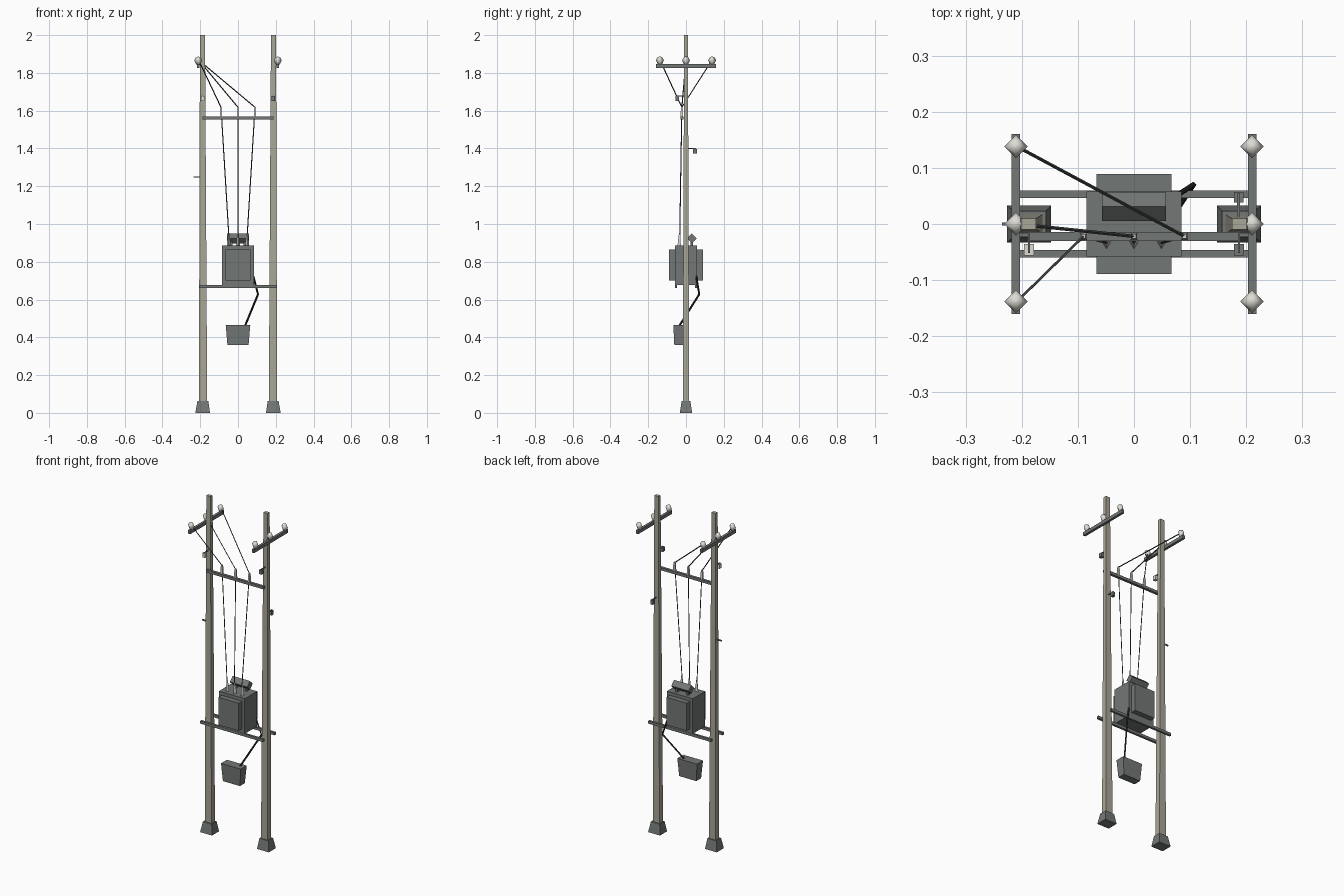
import bpy, bmesh, math
from mathutils import Vector

if "Cube" in bpy.data.objects:
    bpy.data.objects.remove(bpy.data.objects["Cube"])


def mat(name, rgb):
    m = bpy.data.materials.new(name)
    m.diffuse_color = (*rgb, 1)
    m.use_nodes = True
    m.node_tree.nodes["Principled BSDF"].inputs["Base Color"].default_value = m.diffuse_color
    return m


WOOD = mat("weathered_pole", (0.40, 0.385, 0.31))
METAL = mat("grey_metal", (0.17, 0.185, 0.18))
CERAMIC = mat("pale_ceramic", (0.72, 0.71, 0.66))
BLACK = mat("black_cable", (0.02, 0.02, 0.02))
WIRE = mat("dark_wire", (0.07, 0.075, 0.073))


def finish(bm, name, material, smooth=False):
    bmesh.ops.recalc_face_normals(bm, faces=bm.faces)
    me = bpy.data.meshes.new(name)
    bm.to_mesh(me)
    bm.free()
    me.materials.append(material)
    for p in me.polygons:
        p.use_smooth = smooth
    ob = bpy.data.objects.new(name, me)
    bpy.context.collection.objects.link(ob)
    return ob


def loft(name, rings, material, smooth=False):
    """Closed solid through equally sized rings of points."""
    bm = bmesh.new()
    rows = [[bm.verts.new(p) for p in r] for r in rings]
    n = len(rows[0])
    for a, b in zip(rows, rows[1:]):
        for i in range(n):
            bm.faces.new((a[i], a[(i + 1) % n], b[(i + 1) % n], b[i]))
    bm.faces.new(rows[0][::-1])
    bm.faces.new(rows[-1])
    return finish(bm, name, material, smooth)


def rect(x, y, z, hx, hy):
    return [(x - hx, y - hy, z), (x + hx, y - hy, z), (x + hx, y + hy, z), (x - hx, y + hy, z)]


def box(name, x0, x1, y0, y1, z0, z1, material):
    x, y, hx, hy = (x0 + x1) / 2, (y0 + y1) / 2, (x1 - x0) / 2, (y1 - y0) / 2
    return loft(name, [rect(x, y, z0, hx, hy), rect(x, y, z1, hx, hy)], material)


def lathe(name, x, y, profile, sides, material, turn=0.0, smooth=True):
    rings = [[(x + r * math.cos(turn + math.tau * i / sides),
               y + r * math.sin(turn + math.tau * i / sides), z) for i in range(sides)]
             for r, z in profile]
    return loft(name, rings, material, smooth)


def tube(name, pts, r, material, sides=4):
    pts = [Vector(p) for p in pts]
    rings = []
    for i, p in enumerate(pts):
        d = (pts[min(i + 1, len(pts) - 1)] - pts[max(i - 1, 0)]).normalized()
        u = d.cross(Vector((0, 1, 0.1))).normalized()
        v = d.cross(u)
        rings.append([p + r * (u * math.cos(a) + v * math.sin(a))
                      for a in (math.tau * k / sides for k in range(sides))])
    return loft(name, rings, material)


# Poles, footings, top crossarms with their insulators, small step brackets
for side, s in (("left", -1), ("right", 1)):
    loft(side + "_pole", [rect(s * 0.185, 0, 0.05, 0.022, 0.017),
                          rect(s * 0.188, 0, 2.0, 0.0135, 0.010)], WOOD)
    loft(side + "_footing", [rect(s * 0.187, 0, 0, 0.039, 0.033),
                             rect(s * 0.186, 0, 0.062, 0.029, 0.023)], METAL)
    ax = s * 0.2105
    box(side + "_crossarm", ax - 0.0075, ax + 0.0075, -0.16, 0.16, 1.826, 1.846, METAL)
    for i, y in enumerate((-0.138, 0, 0.138)):
        lathe(f"{side}_arm_insulator_{i}", ax, y,
              [(0.008, 1.843), (0.013, 1.849), (0.021, 1.867), (0.014, 1.881), (0.004, 1.886)],
              4, CERAMIC)
    box(side + "_front_bracket_arm", s * 0.187 - 0.002, s * 0.187 + 0.002,
        -0.052, -0.008, 1.676, 1.681, METAL)
    box(side + "_front_bracket_cup", s * 0.187 - 0.009, s * 0.187 + 0.009,
        -0.056, -0.036, 1.652, 1.677, CERAMIC if s < 0 else METAL)
box("rear_bracket_arm", 0.184, 0.189, 0.008, 0.054, 1.397, 1.402, METAL)
box("rear_bracket_cup", 0.178, 0.195, 0.038, 0.057, 1.373, 1.398, METAL)
box("side_peg", -0.235, -0.195, -0.003, 0.003, 1.245, 1.252, METAL)

# Upper beam and lower platform beams
box("upper_beam", -0.188, 0.188, -0.030, -0.014, 1.553, 1.569, METAL)
for name, y in (("front_platform_beam", -0.053), ("rear_platform_beam", 0.053)):
    box(name, -0.207, 0.207, y - 0.0065, y + 0.0065, 0.661, 0.677, METAL)

# Transformer tank, radiator blocks and the square drum lying on top
box("transformer_tank", -0.085, 0.085, -0.058, 0.058, 0.677, 0.886, METAL)
for name, y0, y1 in (("front_radiator", -0.089, -0.055), ("rear_radiator", 0.055, 0.089)):
    box(name, -0.067, 0.067, y0, y1, 0.702, 0.866, METAL)
loft("oil_drum", [[(x, 0.031 + dy, 0.924 + dz) for dy, dz in
                   ((-0.026, 0), (0, -0.026), (0.026, 0), (0, 0.026))]
                  for x in (-0.057, 0.057)], METAL)
for i, x in enumerate((-0.035, 0.035)):
    box(f"drum_support_{i}", x - 0.006, x + 0.006, 0.024, 0.038, 0.88, 0.91, METAL)

# Bushings, upper insulators and the wires between them
for i, s in enumerate((-1, 0, 1)):
    bx = s * 0.049
    lathe(f"tank_bushing_{i}", bx, -0.033,
          [(0.012, 0.882), (0.009, 0.915), (0.004, 0.952)], 3, CERAMIC, -math.pi / 2, False)
    lathe(f"beam_insulator_{i}", s * 0.09, -0.022,
          [(0.009, 1.565), (0.008, 1.605), (0.005, 1.622)], 4, CERAMIC, math.pi / 4, False)
    tube(f"line_wire_{i}", [(-0.2085, s * 0.138, 1.868), (s * 0.09, -0.022, 1.618)], 0.003, WIRE)
    tube(f"drop_wire_{i}", [(s * 0.09, -0.022, 1.618), (bx, -0.033, 0.945)], 0.0028, WIRE)

# Hanging control box and its cable
loft("control_box", [rect(0, -0.039, 0.36, 0.056, 0.023),
                     rect(0, -0.039, 0.465, 0.065, 0.028)], METAL)
tube("control_cable", [(0.078, 0.052, 0.735), (0.106, 0.070, 0.628), (0.037, -0.036, 0.460)],
     0.0055, BLACK)
